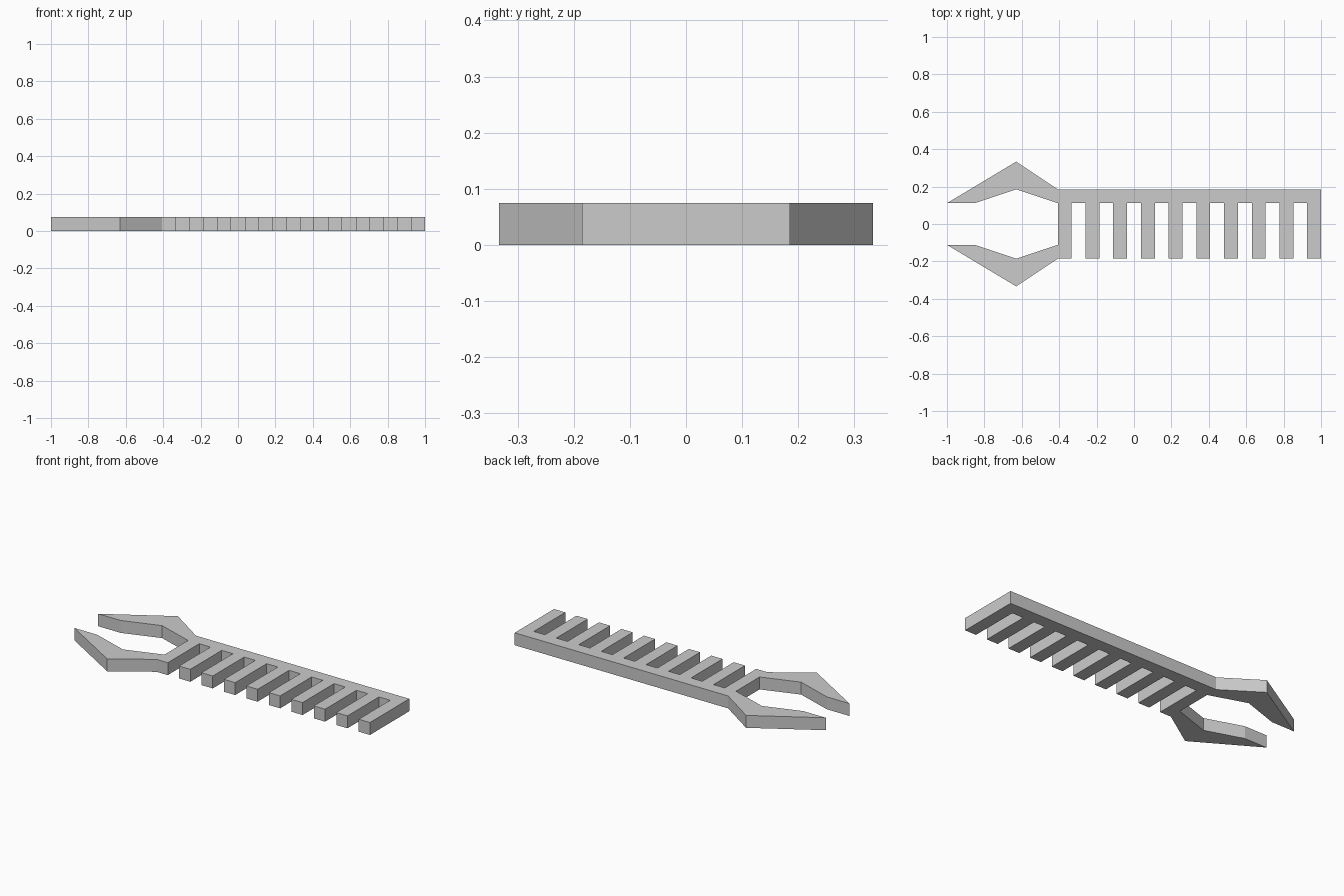
import bpy
import bmesh

cube = bpy.data.objects.get("Cube")
if cube:
    bpy.data.objects.remove(cube)

U = 2 / 27          # one tooth width, also the plate thickness
TEETH = 10
NECK = -5.5         # where the claw meets the comb, in tooth widths

grey = bpy.data.materials.new("plain grey")
grey.use_nodes = True
colour = (0.6, 0.6, 0.6, 1)
grey.diffuse_color = colour
grey.node_tree.nodes["Principled BSDF"].inputs["Base Color"].default_value = colour

# Back claw prong, from the outer neck round the tip to the inner neck
prong = [(NECK, 2.5), (-8.5, 4.5), (-13.5, 1.5), (-11.5, 1.5), (-8.5, 2.5), (NECK, 1.5)]

# Front prong mirrors the back one
outline = prong + [(x, -y) for x, y in reversed(prong)]

# Comb teeth, each followed by the gap up to the spine
for i in range(TEETH):
    left = NECK + 2 * i
    if i:
        outline += [(left, 1.5), (left, -2.5)]
    outline.append((left + 1, -2.5))
    if i < TEETH - 1:
        outline.append((left + 1, 1.5))

# Back corner of the spine
outline.append((NECK + 2 * TEETH - 1, 2.5))

# Extrude the outline into a flat plate
bm = bmesh.new()
base = bm.faces.new([bm.verts.new((x * U, y * U, 0)) for x, y in outline])
top = bmesh.ops.extrude_face_region(bm, geom=[base], use_keep_orig=True)["geom"]
bmesh.ops.translate(bm, vec=(0, 0, U), verts=[v for v in top if isinstance(v, bmesh.types.BMVert)])
bmesh.ops.recalc_face_normals(bm, faces=bm.faces)

mesh = bpy.data.meshes.new("comb_with_claw")
bm.to_mesh(mesh)
bm.free()
mesh.materials.append(grey)
comb = bpy.data.objects.new("comb_with_claw", mesh)
bpy.context.collection.objects.link(comb)
